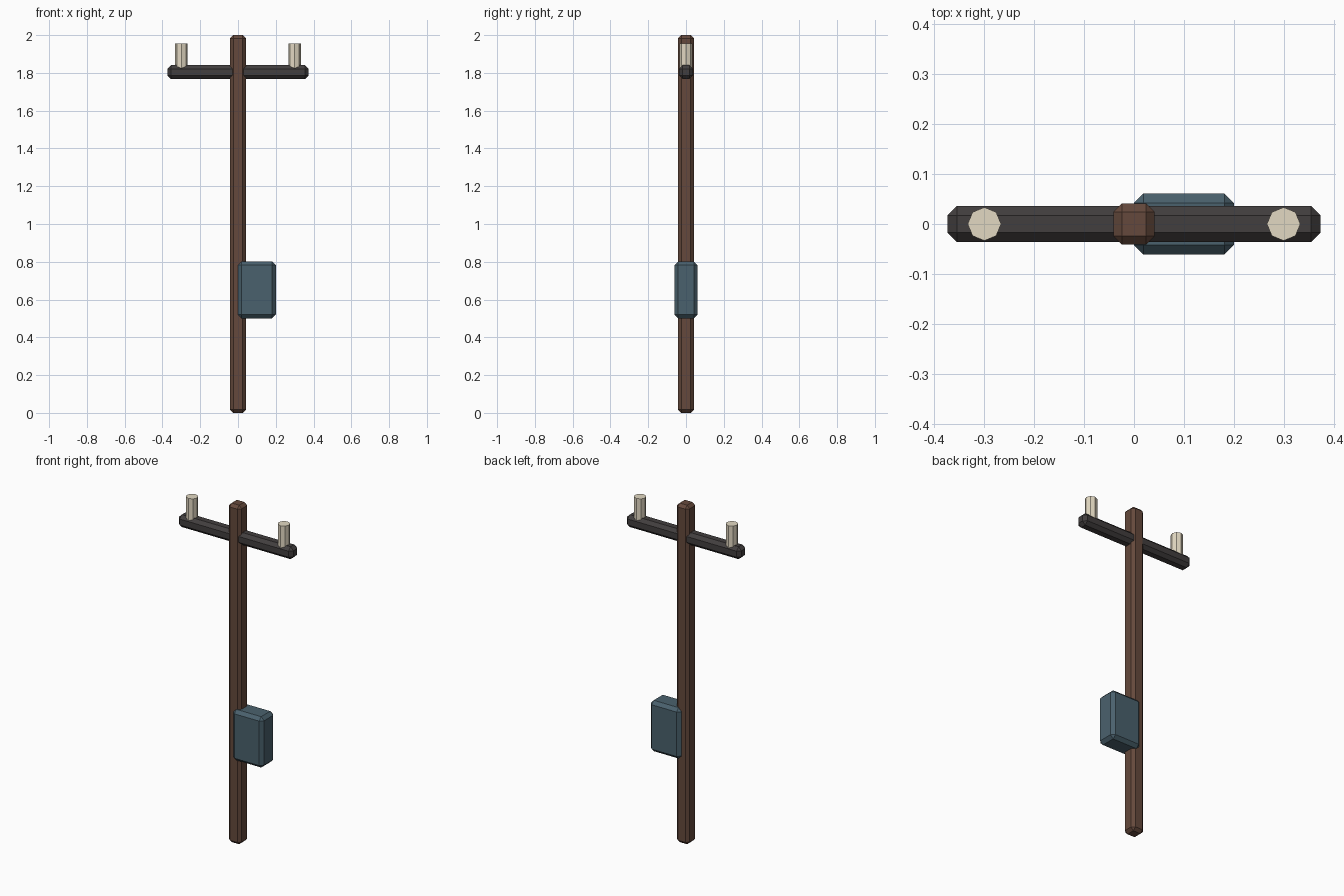
import bpy, bmesh
from mathutils import Matrix

if "Cube" in bpy.data.objects:
    bpy.data.objects.remove(bpy.data.objects["Cube"])


def material(name, hex_code):
    def linear(c):
        return c / 12.92 if c <= 0.04045 else ((c + 0.055) / 1.055) ** 2.4
    m = bpy.data.materials.new(name)
    rgb = [linear(int(hex_code[i:i + 2], 16) / 255) for i in (0, 2, 4)]
    m.diffuse_color = (*rgb, 1)
    m.use_nodes = True
    m.node_tree.nodes["Principled BSDF"].inputs["Base Color"].default_value = m.diffuse_color
    return m


def add_object(name, bm, loc, mat):
    me = bpy.data.meshes.new(name)
    bm.to_mesh(me)
    bm.free()
    me.materials.append(mat)
    ob = bpy.data.objects.new(name, me)
    ob.location = loc
    bpy.context.collection.objects.link(ob)
    return ob


def chamfered_box(name, size, loc, chamfer, mat):
    bm = bmesh.new()
    bmesh.ops.create_cube(bm, size=1, matrix=Matrix.Diagonal((*size, 1)))
    bmesh.ops.bevel(bm, geom=bm.edges[:], offset=chamfer, offset_type='OFFSET',
                    segments=1, affect='EDGES', profile=0.5)
    return add_object(name, bm, loc, mat)


wood = material("brown_wood", "65493C")
iron = material("dark_iron", "423E3E")
steel = material("blue_grey_steel", "4A616D")
ceramic = material("cream_ceramic", "E2D8C2")

# Post, crossarm and equipment box
chamfered_box("post", (0.083, 0.083, 2.0), (0, 0, 1.0), 0.017, wood)
chamfered_box("crossarm", (0.748, 0.073, 0.073), (0, 0, 1.804), 0.019, iron)
chamfered_box("equipment_box", (0.2, 0.123, 0.3), (0.1, 0, 0.651), 0.019, steel)

# Eight-sided insulators standing on the crossarm
for side, x in (("left", -0.3), ("right", 0.3)):
    bm = bmesh.new()
    bmesh.ops.create_cone(bm, cap_ends=True, segments=8, radius1=0.0335,
                          radius2=0.0335, depth=0.15)
    add_object(side + "_insulator", bm, (x, 0, 1.881), ceramic)
